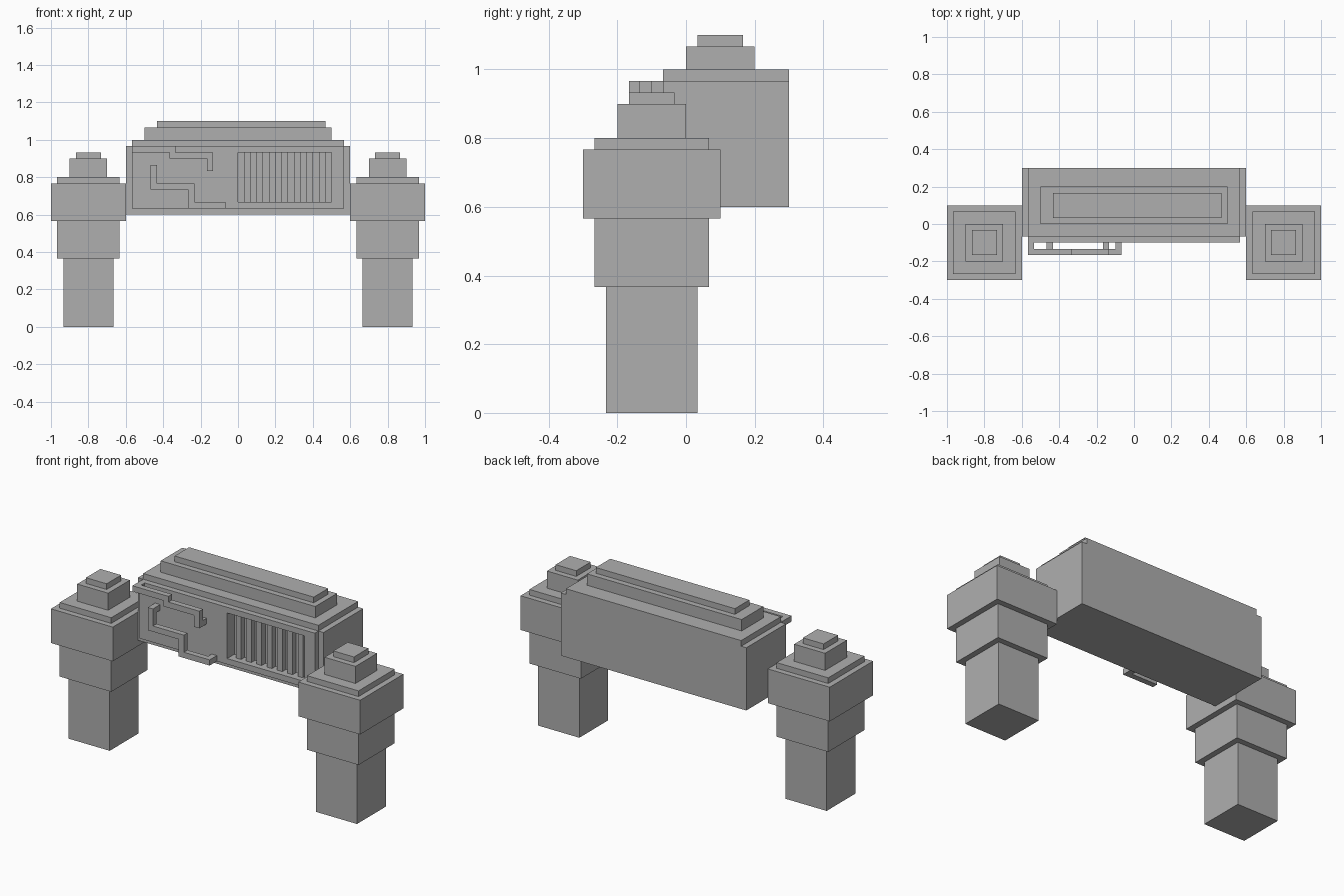
import bpy
import bmesh

U = 1 / 30  # grid step that every part snaps to

cube = bpy.data.objects.get("Cube")
if cube:
    bpy.data.objects.remove(cube, do_unlink=True)

stone = bpy.data.materials.new("stone_grey")
stone.use_nodes = True
GREY = (0.43, 0.43, 0.43, 1)
stone.diffuse_color = GREY
stone.node_tree.nodes["Principled BSDF"].inputs["Base Color"].default_value = GREY


def finish(name, bm):
    """Scale the grid mesh to size and link it as an object."""
    bmesh.ops.scale(bm, vec=(U, U, U), verts=bm.verts)
    bmesh.ops.recalc_face_normals(bm, faces=bm.faces)
    mesh = bpy.data.meshes.new(name)
    bm.to_mesh(mesh)
    bm.free()
    mesh.materials.append(stone)
    ob = bpy.data.objects.new(name, mesh)
    bpy.context.collection.objects.link(ob)
    return ob


def boxes(name, *spans):
    """One object made of boxes, each (x0, x1, y0, y1, z0, z1) in grid steps."""
    bm = bmesh.new()
    for x0, x1, y0, y1, z0, z1 in spans:
        verts = bmesh.ops.create_cube(bm, size=1)["verts"]
        bmesh.ops.scale(bm, vec=(x1 - x0, y1 - y0, z1 - z0), verts=verts)
        bmesh.ops.translate(bm, verts=verts,
                            vec=((x0 + x1) / 2, (y0 + y1) / 2, (z0 + z1) / 2))
    return finish(name, bm)


def stepped_tower(name, cx, cy, tiers):
    """Square tower with tiers of (half width, top height)."""
    bm = bmesh.new()
    profile, z = [], 0
    for half, top in tiers:
        profile += [(half, z), (half, top)]
        z = top
    rings = [[bm.verts.new((cx + sx * h, cy + sy * h, z))
              for sx, sy in ((-1, -1), (1, -1), (1, 1), (-1, 1))]
             for h, z in profile]
    for low, high in zip(rings, rings[1:]):
        for i in range(4):
            j = (i + 1) % 4
            bm.faces.new((low[i], low[j], high[j], high[i]))
    bm.faces.new(rings[0][::-1])
    bm.faces.new(rings[-1])
    return finish(name, bm)


# Side towers
TIERS = ((4, 11), (5, 17), (6, 23), (5, 24), (3, 27), (2, 28))
for side, sign in (("left", 1), ("right", -1)):
    stepped_tower(side + "_tower", sign * 24, -3, TIERS)

# Main block and raised front panel
main_block = boxes("main_block", (-18, 18, -2, 9, 18, 29))
front_panel = boxes("front_panel", (-17, 17, -3, -2, 19, 29))

# Recess for the grille, cut through the panel into the block
cutter = boxes("grille_cutter", (0, 15, -4, -1, 20, 28))
cutter.hide_render = True
for ob in (main_block, front_panel):
    mod = ob.modifiers.new("recess", "BOOLEAN")
    mod.operation = "DIFFERENCE"
    mod.solver = "EXACT"
    mod.object = cutter
    bpy.context.view_layer.objects.active = ob
    bpy.ops.object.modifier_apply(modifier=mod.name)
bpy.data.objects.remove(cutter, do_unlink=True)

# Grille bars
boxes("grille_bars", *[(x, x + 1, -2, -1, 20, 28) for x in range(1, 15, 2)])

# Stepped roof
boxes("roof_base", (-17, 17, -2, 9, 29, 30))
boxes("roof_middle", (-15, 15, 0, 6, 30, 32))
boxes("roof_top", (-13, 14, 1, 5, 32, 33))


def pipe(name, runs, stubs):
    """Pipe in front of the panel: (x0, x1, z0, z1) runs and (x, z) stubs."""
    boxes(name,
          *[(x0, x1, -5, -4, z0, z1) for x0, x1, z0, z1 in runs],
          *[(x, x + 1, -4, -3, z, z + 1) for x, z in stubs])


# Pipes held off the panel by a stub at each end
pipe("upper_pipe",
     ((-17, -10, 28, 29), (-11, -5, 27, 28), (-5, -4, 25, 28)),
     ((-17, 28), (-5, 25)))
pipe("lower_pipe",
     ((-14, -13, 23, 26), (-14, -7, 22, 23), (-8, -7, 20, 22), (-8, -2, 19, 20)),
     ((-14, 25), (-3, 19)))
